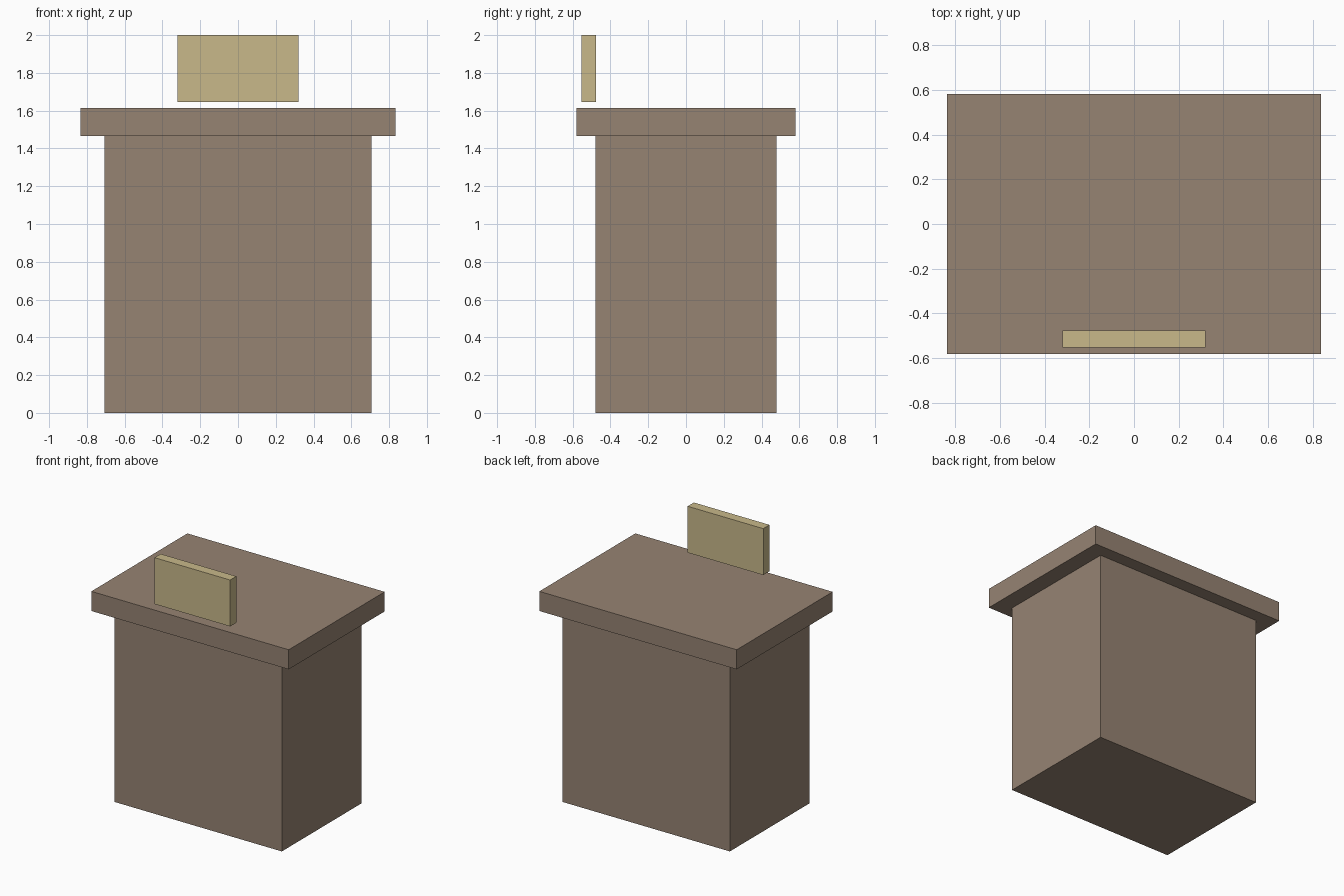
import bpy

default = bpy.data.objects.get("Cube")
if default:
    bpy.data.objects.remove(default, do_unlink=True)


def make_material(name, rgb):
    mat = bpy.data.materials.new(name)
    mat.use_nodes = True
    color = (*rgb, 1.0)
    mat.diffuse_color = color
    mat.node_tree.nodes["Principled BSDF"].inputs["Base Color"].default_value = color
    return mat


def add_box(name, low, high, mat):
    """Flat-sided box spanning two opposite corners."""
    center = [(a + b) / 2 for a, b in zip(low, high)]
    bpy.ops.mesh.primitive_cube_add(size=1, location=center)
    box = bpy.context.object
    box.name = name
    box.scale = [b - a for a, b in zip(low, high)]
    bpy.ops.object.transform_apply(location=False, rotation=False, scale=True)
    box.data.materials.append(mat)
    return box


brown = make_material("warm brown", (0.305, 0.227, 0.171))
tan = make_material("pale tan", (0.578, 0.479, 0.254))

# Main block
add_box("body", (-0.707, -0.48, 0), (0.707, 0.48, 1.465), brown)
# Overhanging flat top
add_box("top_slab", (-0.835, -0.58, 1.465), (0.835, 0.58, 1.615), brown)
# Plate floating just above the front edge
add_box("sign_board", (-0.32, -0.552, 1.645), (0.32, -0.477, 2.0), tan)
